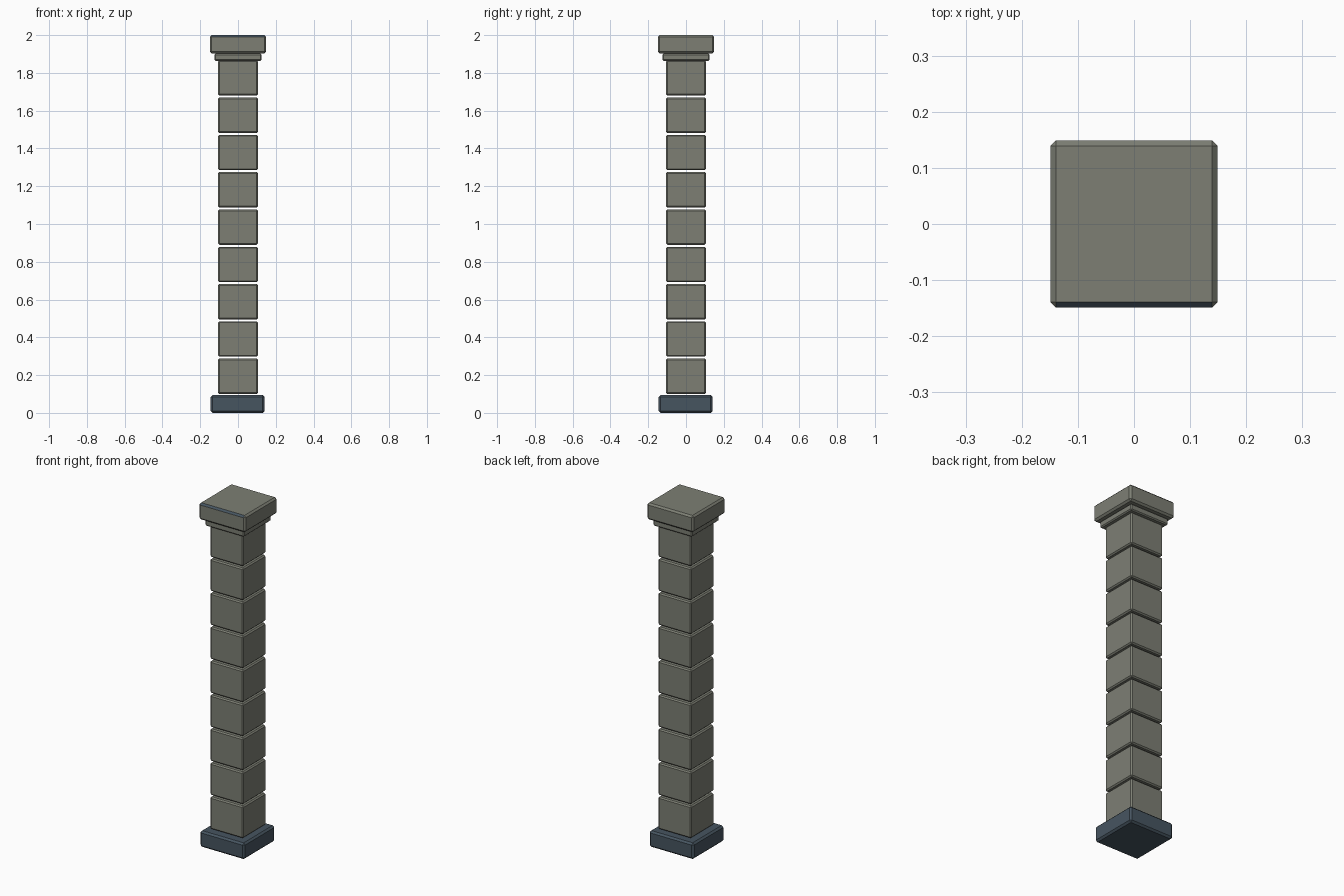
import bpy, bmesh

if "Cube" in bpy.data.objects:
    bpy.data.objects.remove(bpy.data.objects["Cube"])


def material(name, rgb):
    m = bpy.data.materials.new(name)
    m.diffuse_color = (*rgb, 1.0)
    m.use_nodes = True
    m.node_tree.nodes["Principled BSDF"].inputs["Base Color"].default_value = m.diffuse_color
    return m


stone = material("grey_stone", (0.205, 0.212, 0.175))
slate = material("dark_slate", (0.062, 0.090, 0.118))


def block(name, half, z0, z1, bevel, mat, cx=0.0):
    """Square block with chamfered edges."""
    bm = bmesh.new()
    bmesh.ops.create_cube(bm, size=1.0)
    for v in bm.verts:
        v.co.x = v.co.x * 2 * half + cx
        v.co.y = v.co.y * 2 * half + cx
        v.co.z = (z0 + z1) / 2 + v.co.z * (z1 - z0)
    bmesh.ops.bevel(bm, geom=bm.edges[:], offset=bevel, segments=1,
                    profile=0.5, affect='EDGES')
    bm.normal_update()
    me = bpy.data.meshes.new(name)
    bm.to_mesh(me)
    bm.free()
    me.materials.append(mat)
    ob = bpy.data.objects.new(name, me)
    bpy.context.collection.objects.link(ob)
    return ob


# Plinth at the foot
block("base", 0.143, 0.0, 0.094, 0.01, slate, cx=-0.002)

# Shaft of nine stacked stones with open joints
pitch = 0.1975
for i in range(9):
    z = 0.100 + i * pitch
    block(f"shaft_stone_{i + 1}", 0.106, z, z + 0.187, 0.007, stone)

# Capital: neck slab and top slab
block("capital_neck", 0.125, 1.864, 1.902, 0.006, stone)
cap = block("capital_top", 0.149, 1.903, 2.0, 0.01, stone)

# Dark chamfer along the upper front edge of the top slab
cap.data.materials.append(slate)
for p in cap.data.polygons:
    n = p.normal
    if n.y < -0.6 and n.z > 0.6 and abs(n.x) < 0.1:
        p.material_index = 1
